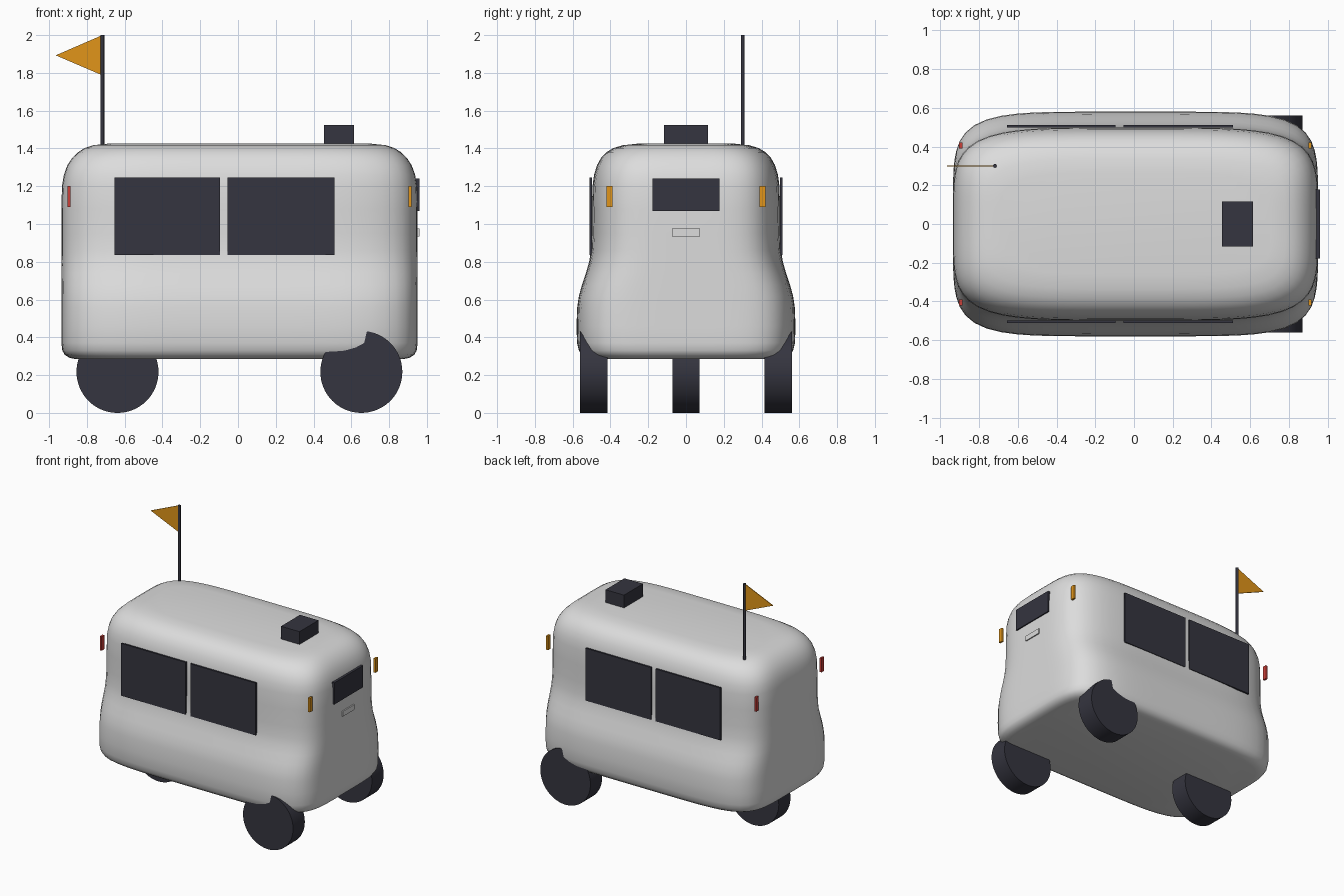
import bpy
import bmesh
import math
from mathutils import Matrix, Vector

cube = bpy.data.objects.get("Cube")
if cube:
    bpy.data.objects.remove(cube, do_unlink=True)


def material(name, rgb):
    m = bpy.data.materials.new(name)
    m.use_nodes = True
    m.diffuse_color = (*rgb, 1)
    m.node_tree.nodes["Principled BSDF"].inputs["Base Color"].default_value = (*rgb, 1)
    return m


SHELL = material("shell white", (0.72, 0.72, 0.72))
DARK = material("dark charcoal", (0.035, 0.035, 0.05))
AMBER = material("amber", (0.75, 0.3, 0.01))
RED = material("tail red", (0.6, 0.05, 0.04))


def finish(bm, name, mat, smooth=None):
    bmesh.ops.recalc_face_normals(bm, faces=bm.faces)
    mesh = bpy.data.meshes.new(name)
    bm.to_mesh(mesh)
    bm.free()
    mesh.materials.append(mat)
    ob = bpy.data.objects.new(name, mesh)
    bpy.context.collection.objects.link(ob)
    if smooth:
        bpy.ops.object.select_all(action="DESELECT")
        ob.select_set(True)
        bpy.context.view_layer.objects.active = ob
        bpy.ops.object.shade_smooth_by_angle(angle=math.radians(smooth))
    return ob


def box(name, lo, hi, mat):
    lo, hi = Vector(lo), Vector(hi)
    bm = bmesh.new()
    bmesh.ops.create_cube(bm, size=1)
    bmesh.ops.scale(bm, vec=hi - lo, verts=bm.verts)
    bmesh.ops.translate(bm, vec=(lo + hi) / 2, verts=bm.verts)
    return finish(bm, name, mat)


def cylinder(name, centre, radius, depth, sides, mat, lying=False):
    bm = bmesh.new()
    turn = Matrix.Rotation(math.pi / 2 if lying else 0, 4, "X")
    bmesh.ops.create_cone(bm, cap_ends=True, segments=sides, radius1=radius, radius2=radius,
                          depth=depth, matrix=Matrix.Translation(centre) @ turn)
    return finish(bm, name, mat, 40)


# Body shell: rounded rings (height, half length, half width, squareness)
rings = [
    (0.285, 0.87, 0.50, 5.5), (0.292, 0.90, 0.53, 5.5), (0.307, 0.925, 0.553, 5.5),
    (0.33, 0.938, 0.567, 5.5), (0.37, 0.943, 0.577, 5.5), (0.46, 0.943, 0.58, 5.5),
    (0.56, 0.943, 0.576, 5.5), (0.62, 0.943, 0.567, 5.4), (0.68, 0.943, 0.55, 5.3),
    (0.74, 0.943, 0.53, 5.1), (0.80, 0.943, 0.513, 4.9), (0.86, 0.943, 0.503, 4.8),
    (0.95, 0.943, 0.499, 4.7), (1.08, 0.943, 0.498, 4.7), (1.20, 0.94, 0.495, 4.7),
    (1.26, 0.93, 0.487, 4.7), (1.31, 0.912, 0.472, 4.7), (1.35, 0.886, 0.45, 4.7),
    (1.38, 0.855, 0.422, 4.7), (1.402, 0.82, 0.385, 4.7), (1.417, 0.775, 0.335, 4.7),
    (1.425, 0.70, 0.26, 4.7),
]
STEPS = 96
bm = bmesh.new()
loops = []
for z, a, b, n in rings:
    loop = []
    for i in range(STEPS):
        t = math.tau * i / STEPS
        c, s = math.cos(t), math.sin(t)
        r = (abs(c) ** n + abs(s) ** n) ** (-1 / n)
        loop.append(bm.verts.new((0.008 + a * r * c, b * r * s, z)))
    loops.append(loop)
for low, high in zip(loops, loops[1:]):
    for i in range(STEPS):
        j = (i + 1) % STEPS
        bm.faces.new((low[i], low[j], high[j], high[i]))
bm.faces.new(loops[0])
bm.faces.new(loops[-1])
finish(bm, "body_shell", SHELL, 40)

# Three wheels
R = 0.217
for name, x, y in (("front_wheel_left", 0.653, 0.488), ("front_wheel_right", 0.653, -0.488),
                   ("rear_wheel", -0.638, 0)):
    cylinder(name, (x, y, R), R, 0.145, 64, DARK, lying=True)

# Side windows and corner lamps, both sides
for side, s in (("left", 1), ("right", -1)):
    for place, x0, x1 in (("rear", -0.655, -0.095), ("front", -0.055, 0.512)):
        box(f"{place}_window_{side}", (x0, s * 0.505 - 0.007, 0.835),
            (x1, s * 0.505 + 0.007, 1.245), DARK)
    for name, x, mat in (("front_lamp", 0.91, AMBER), ("tail_lamp", -0.895, RED)):
        box(f"{name}_{side}", (x - 0.008, s * 0.405 - 0.016, 1.09),
            (x + 0.008, s * 0.405 + 0.016, 1.2), mat)

# End window, handle and roof unit
box("end_window", (0.94, -0.178, 1.07), (0.96, 0.178, 1.24), DARK)
box("handle", (0.94, -0.073, 0.935), (0.96, 0.073, 0.975), SHELL)
box("roof_unit", (0.455, -0.117, 1.4), (0.615, 0.117, 1.525), DARK)

# Pole and pennant
cylinder("flag_pole", (-0.718, 0.3, 1.7), 0.01, 0.6, 12, DARK)
bm = bmesh.new()
front, back = ([bm.verts.new((x, 0.3 + dy, z)) for x, z in
                ((-0.718, 2.0), (-0.965, 1.893), (-0.718, 1.787))] for dy in (-0.003, 0.003))
bm.faces.new(front)
bm.faces.new(back)
for i in range(3):
    j = (i + 1) % 3
    bm.faces.new((front[i], front[j], back[j], back[i]))
finish(bm, "pennant", AMBER)
